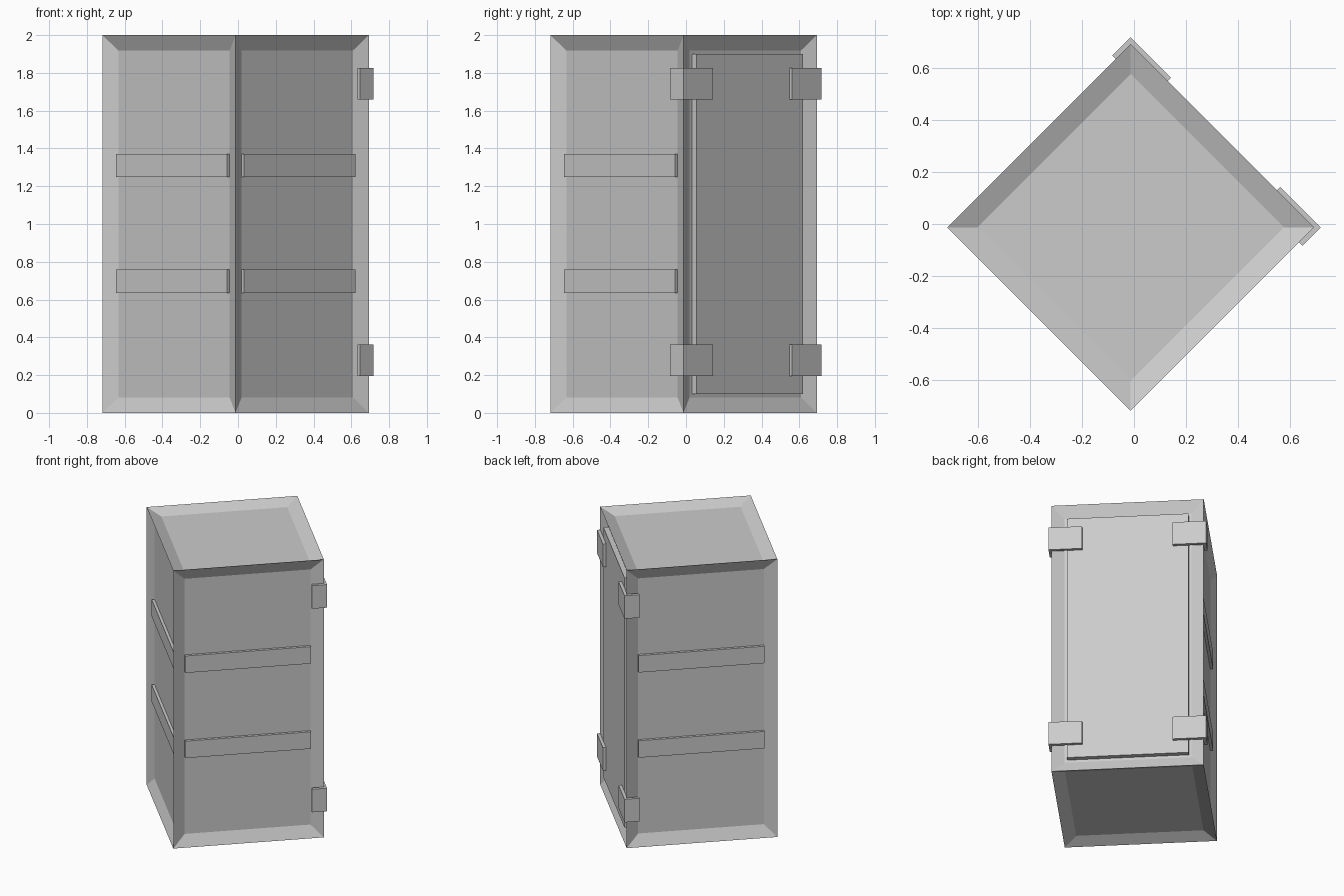
import bpy, bmesh
from math import radians
from mathutils import Matrix

if "Cube" in bpy.data.objects:
    bpy.data.objects.remove(bpy.data.objects["Cube"])

S, H = 0.4985, 2.0        # half side, height
RIM, DEEP = 0.082, 0.037  # frame width, panel recess
T = 0.018                 # clip thickness
PLACE = Matrix.Rotation(radians(45), 4, 'Z') @ Matrix.Translation((-T, 0, 0))


def finish(name, bm, m=Matrix()):
    bmesh.ops.transform(bm, matrix=PLACE @ m, verts=bm.verts)
    bmesh.ops.recalc_face_normals(bm, faces=bm.faces)
    me = bpy.data.meshes.new(name)
    bm.to_mesh(me)
    bm.free()
    ob = bpy.data.objects.new(name, me)
    bpy.context.collection.objects.link(ob)
    return ob


def block(bm, lo, hi):
    size = [b - a for a, b in zip(lo, hi)]
    mid = [(a + b) / 2 for a, b in zip(lo, hi)]
    m = Matrix.Translation(mid) @ Matrix.Diagonal((*size, 1))
    bmesh.ops.create_cube(bm, size=1, matrix=m)


# Cabinet body: six recessed panels inside a square frame
bm = bmesh.new()
block(bm, (-S, -S, 0), (S, S, H))
bmesh.ops.recalc_face_normals(bm, faces=bm.faces)
panels = list(bm.faces)
bmesh.ops.inset_individual(bm, faces=panels, thickness=RIM, use_even_offset=True)
for f in panels:
    n = f.normal.copy()
    for v in f.verts:
        v.co -= n * DEEP
finish("cabinet_body", bm)

# Two cross slats on each of the three closed sides
inner = S - RIM
for side, angle in (("left", 90), ("back", 180), ("right", 270)):
    for level, z in (("lower", 0.697), ("upper", 1.31)):
        bm = bmesh.new()
        block(bm, (S - DEEP - 0.005, -inner, z - 0.061), (S - T, inner, z + 0.061))
        finish(f"{side}_{level}_slat", bm, Matrix.Rotation(radians(angle), 4, 'Z'))

# Door sitting in its opening with a narrow gap all round
gap = 0.019
bm = bmesh.new()
block(bm, (S - DEEP - 0.005, -inner + gap, RIM + gap),
      (S - 0.003, inner - gap, H - RIM - gap))
finish("door", bm)

# L-shaped hinge clips wrapped round the door-side corners
o = S + T
profile = [(o, o), (o, o - 0.22), (S - 0.004, o - 0.22), (S - 0.004, S - 0.004),
           (o - 0.1, S - 0.004), (o - 0.1, o)]
for side, sy in (("left", 1), ("right", -1)):
    for level, z in (("lower", 0.195), ("upper", 1.66)):
        bm = bmesh.new()
        face = bm.faces.new([bm.verts.new((x, y * sy, z)) for x, y in profile])
        ext = bmesh.ops.extrude_face_region(bm, geom=[face], use_keep_orig=True)
        top = [g for g in ext["geom"] if isinstance(g, bmesh.types.BMVert)]
        bmesh.ops.translate(bm, verts=top, vec=(0, 0, 0.166))
        finish(f"{side}_{level}_hinge_clip", bm)
